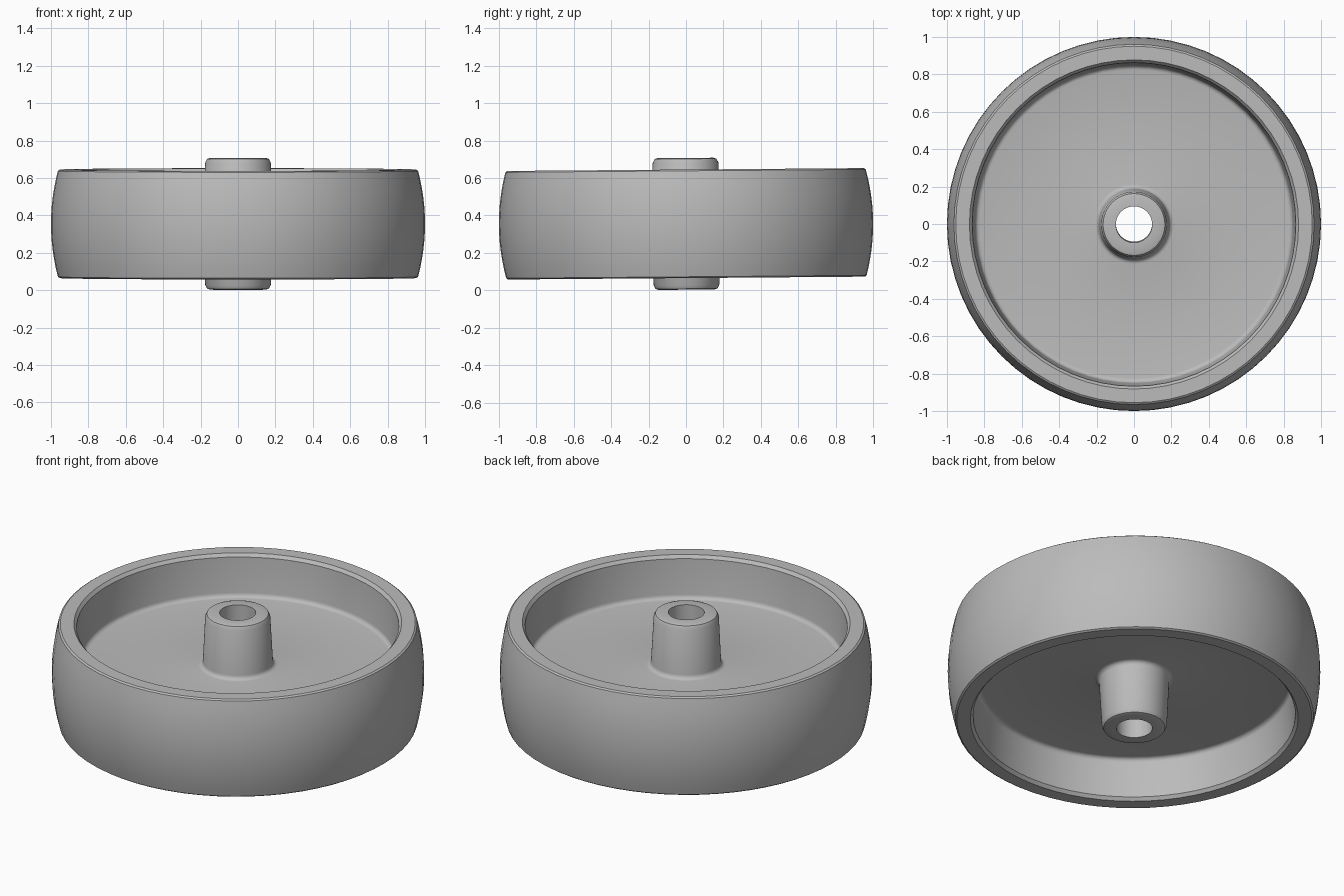
import bpy
import bmesh
import math
from mathutils import Matrix, Vector

cube = bpy.data.objects.get("Cube")
if cube:
    bpy.data.objects.remove(cube, do_unlink=True)

grey = bpy.data.materials.new("plain grey")
grey.use_nodes = True
color = (0.5, 0.5, 0.5, 1)
grey.diffuse_color = color
grey.node_tree.nodes["Principled BSDF"].inputs["Base Color"].default_value = color

MID = 0.355       # height of the wheel's middle plane
SEGMENTS = 64


def fillet(cr, cz, radius, start, end, steps=4):
    """Arc of (radius, height) points, angles in degrees."""
    angles = [math.radians(start + (end - start) * i / steps) for i in range(steps + 1)]
    return [(cr + radius * math.cos(a), cz + radius * math.sin(a)) for a in angles]


# Upper half of the cross-section, from the axle hole out to the tread
half = [(0.097, 0.352), (0.15, 0.352), (0.165, 0.347), (0.175, 0.328)]   # hub end
half += fillet(0.213, 0.068, 0.025, 180, 270)                          # hub root
half += fillet(0.825, 0.068, 0.025, 270, 360)                          # web edge
half += [(0.865, 0.272), (0.88, 0.29), (0.953, 0.29), (0.963, 0.283)]  # rim lip

# Crowned tread, sampled between the two lips
tread = []
for i in range(1, 12):
    t = 1 - i / 6
    tread.append((1 - 0.037 * t * t, 0.283 * t))

profile = half + tread + [(r, -z) for r, z in reversed(half)]

# Spin the closed cross-section round the axle
bm = bmesh.new()
verts = [bm.verts.new((r, 0, z)) for r, z in profile]
edges = [bm.edges.new((a, b)) for a, b in zip(verts, verts[1:] + verts[:1])]
bmesh.ops.spin(bm, geom=verts + edges, cent=(0, 0, 0), axis=(0, 0, 1),
               angle=math.tau, steps=SEGMENTS, use_duplicate=False)
bmesh.ops.remove_doubles(bm, verts=bm.verts, dist=0.0005)
bmesh.ops.recalc_face_normals(bm, faces=bm.faces)

# The wheel leans very slightly towards the front
lean = Matrix.Translation(Vector((0, 0, MID))) @ Matrix.Rotation(0.008, 4, "X")
bmesh.ops.transform(bm, matrix=lean, verts=bm.verts)

mesh = bpy.data.meshes.new("wheel")
bm.to_mesh(mesh)
bm.free()
mesh.materials.append(grey)
wheel = bpy.data.objects.new("wheel", mesh)
bpy.context.collection.objects.link(wheel)

bpy.ops.object.select_all(action="DESELECT")
wheel.select_set(True)
bpy.context.view_layer.objects.active = wheel
bpy.ops.object.shade_smooth_by_angle(angle=math.radians(30))
